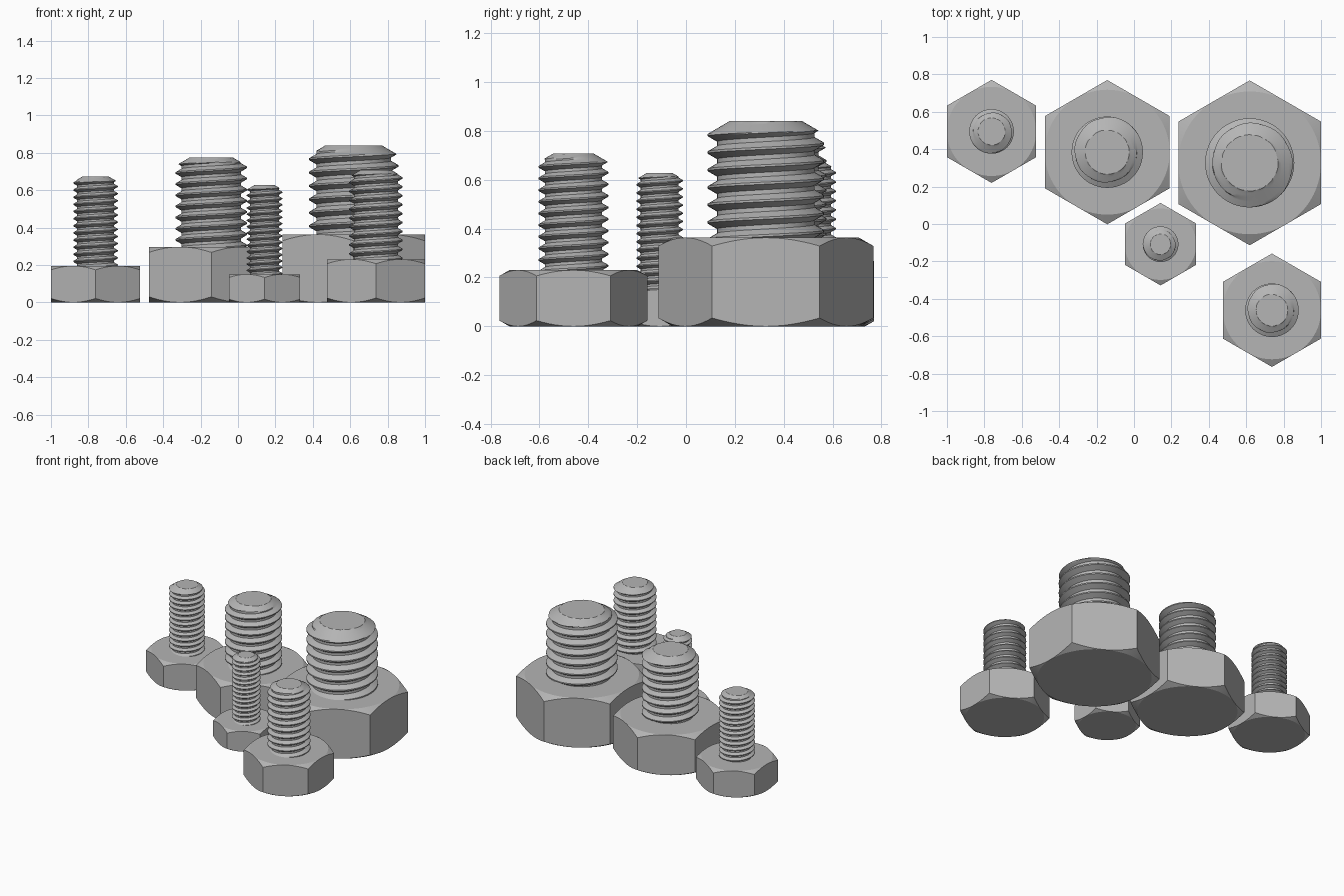
import bpy, bmesh, math

if "Cube" in bpy.data.objects:
    bpy.data.objects.remove(bpy.data.objects["Cube"])

UNIT = 0.0477                     # one nominal size step
TAN30 = math.tan(math.radians(30))
SHAFT = 10 * UNIT                 # every shaft has the same length

steel = bpy.data.materials.new("steel_grey")
steel.diffuse_color = (0.46, 0.46, 0.46, 1)
steel.use_nodes = True
steel.node_tree.nodes["Principled BSDF"].inputs["Base Color"].default_value = steel.diffuse_color


def finish(bm, name, loc, angle):
    bmesh.ops.recalc_face_normals(bm, faces=bm.faces)
    me = bpy.data.meshes.new(name)
    bm.to_mesh(me)
    bm.free()
    me.materials.append(steel)
    ob = bpy.data.objects.new(name, me)
    ob.location = loc
    bpy.context.collection.objects.link(ob)
    bpy.ops.object.select_all(action='DESELECT')
    ob.select_set(True)
    bpy.context.view_layer.objects.active = ob
    bpy.ops.object.shade_smooth_by_angle(angle=math.radians(angle))
    return ob


def hex_head(name, loc, apothem, height):
    """Hexagonal prism, corners towards +-y, with 30 degree conical chamfers."""
    bm = bmesh.new()
    per_side = 12
    n = 6 * per_side
    rings = [[], [], [], []]
    for i in range(n):
        # angle from the middle of the flat, evenly spaced along the side
        side, k = divmod(i, per_side)
        t = (2 * k / per_side - 1) * TAN30
        a = side * math.pi / 3 + math.atan(t)
        r = apothem * math.sqrt(1 + t * t)
        drop = (r - apothem) * TAN30
        c, s = math.cos(a), math.sin(a)
        for ring, (rad, z) in zip(rings, ((apothem, 0), (r, drop),
                                          (r, height - drop), (apothem, height))):
            ring.append(bm.verts.new((rad * c, rad * s, z)))
    for lo, hi in zip(rings, rings[1:]):
        for i in range(n):
            j = (i + 1) % n
            bm.faces.new((lo[i], lo[j], hi[j], hi[i]))
    bm.faces.new(rings[0][::-1])
    bm.faces.new(rings[3])
    bmesh.ops.remove_doubles(bm, verts=bm.verts, dist=1e-6)
    finish(bm, name, loc, 15)


def threaded_shaft(name, loc, radius, pitch, z0):
    """Right-handed 60 degree thread with a chamfered tip."""
    bm = bmesh.new()
    cols, top = 48, z0 + SHAFT
    depth = 0.5413 * pitch
    tip = radius - 1.25 * pitch
    # one pitch: root flat, rising flank, crest flat, falling flank
    profile = [(0, 0), (0.125, 0), (0.25, 0)]
    profile += [(0.25 + 0.3125 * k / 5, k / 5) for k in range(1, 6)]
    profile += [(0.6875 + 0.3125 * k / 5, 1 - k / 5) for k in range(5)]
    turns = math.ceil(SHAFT / pitch) + 3
    grid = []
    for j in range(cols + 1):
        a = 2 * math.pi * j / cols
        col = []
        for n in range(turns):
            for f, h in profile:
                z = z0 + pitch * (n - 1.5 + f + j / cols)
                r = radius - depth * (1 - h)
                r = min(r, tip + max(0, top - z) / TAN30)
                col.append(bm.verts.new((r * math.cos(a), r * math.sin(a), z)))
        grid.append(col)
    for p, q in zip(grid, grid[1:]):
        for k in range(len(p) - 1):
            bm.faces.new((p[k], q[k], q[k + 1], p[k + 1]))
    bmesh.ops.remove_doubles(bm, verts=bm.verts, dist=1e-6)
    # trim both ends flat and cap them
    for z, up in ((top, 1), (z0 - 0.004, -1)):
        cut = bmesh.ops.bisect_plane(
            bm, geom=bm.verts[:] + bm.edges[:] + bm.faces[:], dist=1e-6,
            plane_co=(0, 0, z), plane_no=(0, 0, up), clear_outer=True)
        rim = [e for e in cut["geom_cut"]
               if isinstance(e, bmesh.types.BMEdge) and e.is_boundary]
        bmesh.ops.holes_fill(bm, edges=rim, sides=0)
    finish(bm, name, loc, 28)


# name, centre x, centre y, width across flats, head height, diameter, pitch
BOLTS = (
    ("tiny_bolt", 0.142, -0.108, 8, 0.150, 4, 0.7),
    ("small_bolt", -0.7615, 0.495, 10, 0.195, 5, 0.8),
    ("medium_bolt", 0.7375, -0.461, 11, 0.230, 6, 1.0),
    ("large_bolt", -0.143, 0.384, 14, 0.297, 8, 1.25),
    ("huge_bolt", 0.6185, 0.327, 16, 0.363, 10, 1.5),
)
for name, x, y, flats, head, dia, pitch in BOLTS:
    hex_head(name + "_head", (x, y, 0), flats * UNIT / 2, head)
    threaded_shaft(name + "_shaft", (x, y, 0), dia * UNIT / 2, pitch * UNIT, head)
